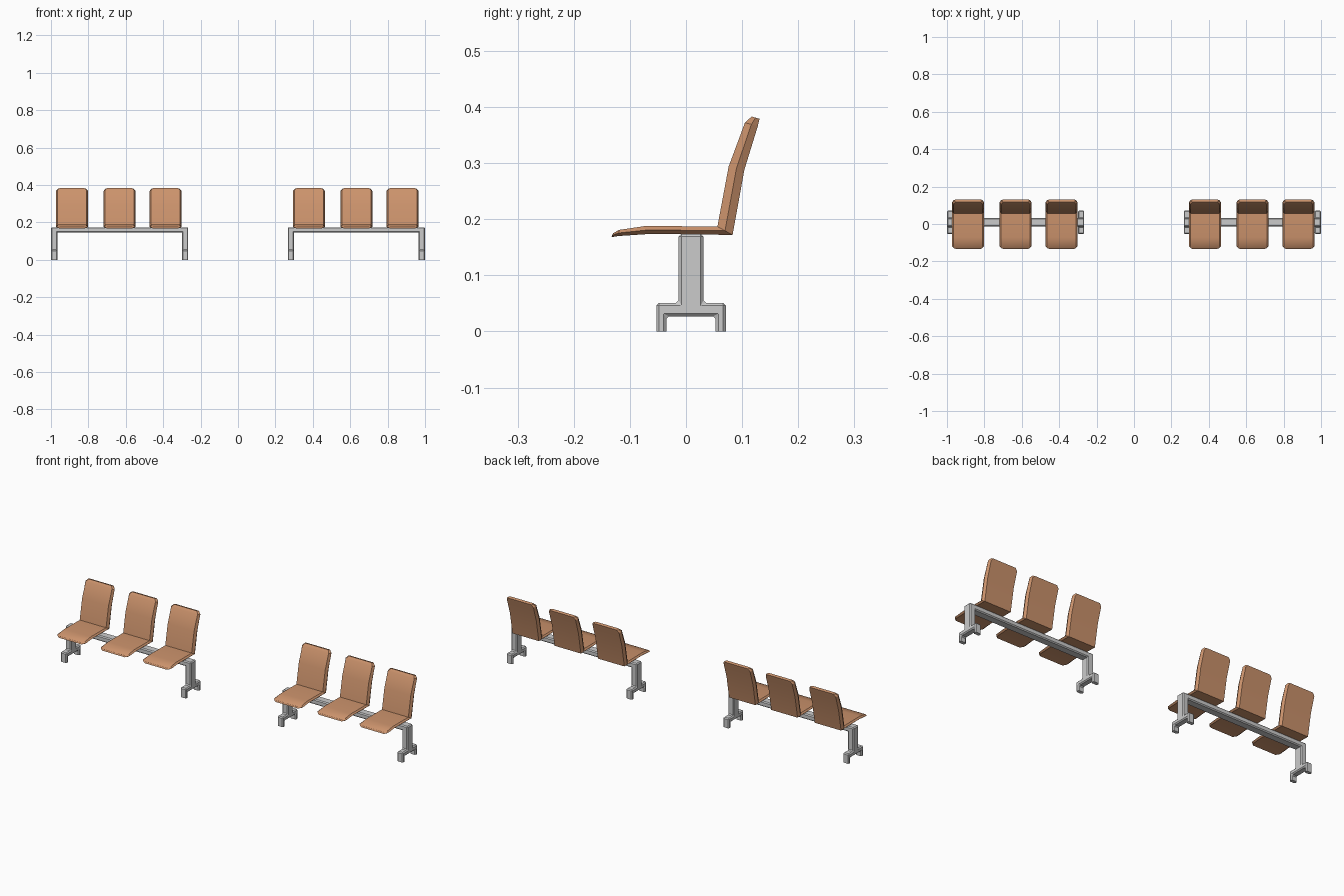
import bpy, bmesh

if "Cube" in bpy.data.objects:
    bpy.data.objects.remove(bpy.data.objects["Cube"])

wood = bpy.data.materials.new("seat_orange_brown")
wood.diffuse_color = (0.60, 0.29, 0.15, 1)
wood.use_nodes = True
wood.node_tree.nodes["Principled BSDF"].inputs["Base Color"].default_value = wood.diffuse_color


def finish(bm, name, mat=None):
    bmesh.ops.recalc_face_normals(bm, faces=bm.faces)
    me = bpy.data.meshes.new(name)
    bm.to_mesh(me)
    bm.free()
    ob = bpy.data.objects.new(name, me)
    bpy.context.collection.objects.link(ob)
    if mat:
        me.materials.append(mat)
    return ob


def prism(name, profile, x0, x1, keep, bevel=0.005):
    """Extrude a (y, z) profile along x and chamfer every edge not excluded by keep."""
    bm = bmesh.new()
    face = bm.faces.new([bm.verts.new((x0, y, z)) for y, z in profile])
    ext = bmesh.ops.extrude_face_region(bm, geom=[face])
    for v in ext["geom"]:
        if isinstance(v, bmesh.types.BMVert):
            v.co.x = x1
    bmesh.ops.recalc_face_normals(bm, faces=bm.faces)
    edges = [e for e in bm.edges if not keep(e)]
    bmesh.ops.bevel(bm, geom=edges, offset=bevel, segments=1, affect='EDGES')
    return finish(bm, name)


# Leg: column on a foot with an arch cut under it
LEG = [(-0.053, 0), (-0.035, 0), (-0.035, 0.027), (0.053, 0.027), (0.053, 0),
       (0.071, 0), (0.071, 0.051), (0.031, 0.051), (0.031, 0.174),
       (-0.013, 0.174), (-0.013, 0.051), (-0.053, 0.051)]
BEAM = [(-0.013, 0.146), (0.031, 0.146), (0.031, 0.174), (-0.013, 0.174)]

# Seat shell stations: front point, back point, half width
SHELL = [((-0.130, 0.175), (-0.133, 0.168), 0.073),
         ((-0.119, 0.181), (-0.121, 0.170), 0.085),
         ((-0.072, 0.188), (-0.062, 0.174), 0.085),
         ((0.056, 0.187), (0.083, 0.172), 0.085),
         ((0.076, 0.294), (0.104, 0.288), 0.085),
         ((0.105, 0.372), (0.128, 0.366), 0.085),
         ((0.117, 0.383), (0.131, 0.379), 0.074)]


def seat(name, cx):
    bm = bmesh.new()
    rings = []
    for (fy, fz), (by, bz), w in SHELL:
        my, mz, n = (fy + by) / 2, (fz + bz) / 2, w - 0.008
        ring = [(-n, fy, fz), (n, fy, fz), (w, my, mz),
                (n, by, bz), (-n, by, bz), (-w, my, mz)]
        rings.append([bm.verts.new((cx + x, y, z)) for x, y, z in ring])
    for a, b in zip(rings, rings[1:]):
        for i in range(6):
            j = (i + 1) % 6
            bm.faces.new((a[i], a[j], b[j], b[i]))
    bm.faces.new(rings[0])
    bm.faces.new(rings[-1])
    ob = finish(bm, name, wood)
    bpy.ops.object.select_all(action='DESELECT')
    ob.select_set(True)
    bpy.context.view_layer.objects.active = ob
    bpy.ops.object.shade_smooth_by_angle(angle=0.52)


def on_floor(e):
    return all(v.co.z < 1e-5 for v in e.verts)


def across(e):
    return abs(e.verts[0].co.x - e.verts[1].co.x) < 1e-5


# Two benches, each with two legs, a beam and three seats
for side, c in (("left", -0.633), ("right", 0.633)):
    prism(side + "_beam", BEAM, c - 0.338, c + 0.338, across)
    prism(side + "_bench_leg_a", LEG, c - 0.367, c - 0.333, on_floor)
    prism(side + "_bench_leg_b", LEG, c + 0.333, c + 0.367, on_floor)
    for i, dx in enumerate((-0.254, 0, 0.246)):
        seat(f"{side}_bench_seat_{i + 1}", c + dx)
